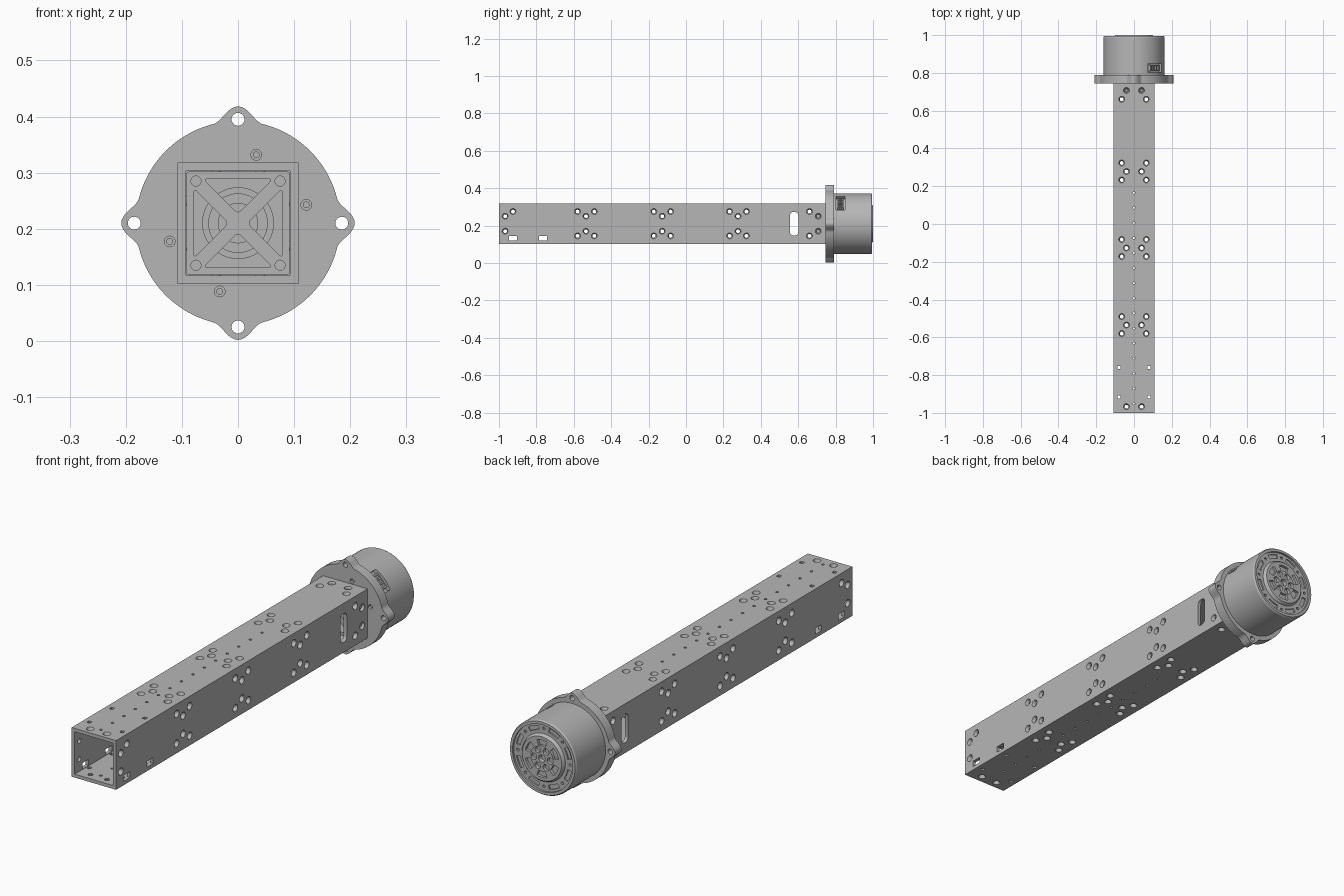
import bpy, bmesh
from math import sin, cos, pi, radians
from mathutils import Matrix, Vector

if "Cube" in bpy.data.objects:
    bpy.data.objects.remove(bpy.data.objects["Cube"])

MID = 0.21      # height of the long axis
HALF = 0.108    # half width of the square tube
BORE = 0.093    # half width of its inside

grey = bpy.data.materials.new("machined grey")
grey.use_nodes = True
grey.diffuse_color = (0.47, 0.47, 0.47, 1)
grey.node_tree.nodes["Principled BSDF"].inputs["Base Color"].default_value = grey.diffuse_color


# ---- frames and outlines ----
def frame(x, y, z):
    m = Matrix((x, y, z)).transposed().to_4x4()
    m.translation = (0, 0, MID)
    return m


AXIS = frame((1, 0, 0), (0, 0, 1), (0, -1, 0))


def wall(n):
    n = Vector(n)
    along = Vector((0, 1, 0))
    return frame(along, n.cross(along), n)


WALLS = [wall(n) for n in ((1, 0, 0), (-1, 0, 0), (0, 0, 1), (0, 0, -1))]


def turn(a):
    return AXIS @ Matrix.Rotation(a, 4, "Z")


def circle(r, n=24):
    return [(r * cos(2 * pi * i / n), r * sin(2 * pi * i / n)) for i in range(n)]


def rect(w, h):
    return [(-w, -h), (w, -h), (w, h), (-w, h)]


def rounded(pts, r, n=6):
    out = []
    for i, p in enumerate(pts):
        p = Vector(p)
        a = p + (Vector(pts[i - 1]) - p).normalized() * r
        b = p + (Vector(pts[(i + 1) % len(pts)]) - p).normalized() * r
        for k in range(n + 1):
            t = k / n
            out.append(tuple(a * (1 - t) ** 2 + p * 2 * t * (1 - t) + b * t * t))
    return out


def sector(r0, r1, half, n=8):
    angles = [half * (2 * i / n - 1) for i in range(n + 1)]
    return ([(r1 * cos(a), r1 * sin(a)) for a in angles]
            + [(r0 * cos(a), r0 * sin(a)) for a in reversed(angles)])


def ear_outline(n=240):
    pts = []
    for i in range(n):
        a = 2 * pi * i / n
        d = abs((a + pi / 4) % (pi / 2) - pi / 4)
        w = radians(14)
        r = 0.182 + (0.013 * (1 + cos(pi * d / w)) if d < w else 0)
        pts.append((r * cos(a), r * sin(a)))
    return pts


# ---- solids ----
def prism(bm, pts, mat, z0, z1, at=(0, 0), taper=1):
    lo = [bm.verts.new(mat @ Vector((at[0] + x, at[1] + y, z0))) for x, y in pts]
    hi = [bm.verts.new(mat @ Vector((at[0] + x * taper, at[1] + y * taper, z1))) for x, y in pts]
    bm.faces.new(lo[::-1])
    bm.faces.new(hi)
    for i in range(len(pts)):
        j = (i + 1) % len(pts)
        bm.faces.new((lo[i], lo[j], hi[j], hi[i]))


def along(bm, pts, y0, y1, mat=AXIS, at=(0, 0)):
    prism(bm, pts, mat, -y1, -y0, at)


def finish(name, bm):
    bmesh.ops.recalc_face_normals(bm, faces=bm.faces)
    me = bpy.data.meshes.new(name)
    bm.to_mesh(me)
    bm.free()
    me.materials.append(grey)
    ob = bpy.data.objects.new(name, me)
    bpy.context.collection.objects.link(ob)
    return ob


def cut(ob, bm):
    tool = finish("cutter", bm)
    tool.hide_render = True
    mod = ob.modifiers.new("cut", "BOOLEAN")
    mod.operation = "DIFFERENCE"
    mod.solver = "EXACT"
    mod.object = tool
    deps = bpy.context.evaluated_depsgraph_get()
    me = bpy.data.meshes.new_from_object(ob.evaluated_get(deps))
    ob.modifiers.clear()
    ob.data = me
    bpy.data.objects.remove(tool)


def smooth(ob):
    ob.data.shade_smooth()
    ob.data.set_sharp_from_angle(angle=radians(30))


# ---- square tube with drilled walls ----
bm = bmesh.new()
along(bm, rect(HALF, HALF), -1, 0.745)
tube = finish("square_tube", bm)
bm = bmesh.new()
along(bm, rect(BORE, BORE), -1.1, 0.8)
cut(tube, bm)

bm = bmesh.new()
for k, w in enumerate(WALLS):
    side = k < 2
    up = -1 if k == 1 else 1
    spots = [(0.66, 0.065), (0.66, -0.065), (0.707, 0.04), (0.707, -0.04),
             (-0.967, 0.04), (-0.967, -0.04)]
    for c in (-0.535, -0.127, 0.278):
        for s in (1, -1):
            spots += [(c, 0.04 * s), (c - 0.045, 0.065 * s), (c + 0.045, 0.065 * s)]
    if side:
        spots.append((-0.925, 0.065 * up))
        prism(bm, rounded(rect(0.0225, 0.063), 0.0222), w, 0.089, 0.112, (0.578, 0))
        for y in (-0.925, -0.765):
            prism(bm, rect(0.022, 0.013), w, 0.09, 0.112, (y, -0.078 * up))
    else:
        for y in (-0.917, -0.76):
            for s in (1, -1):
                prism(bm, rect(0.008, 0.008), w, 0.089, 0.112, (y, 0.08 * s))
        for i in range(15):
            prism(bm, circle(0.006, 12), w, 0.089, 0.112, (0.165 - 0.0797 * i, 0))
    for p in spots:
        prism(bm, circle(0.009), w, 0.09, 0.111, p, taper=1.9)
cut(tube, bm)
smooth(tube)

bm = bmesh.new()
for w in WALLS:
    for s in (1, -1):
        prism(bm, circle(0.0085, 16), w, 0.085, 0.1, (0.707, 0.04 * s))
smooth(finish("tube_screws", bm))


# ---- end plug and flange with cross-shaped web ----
def web_cuts(y0, y1):
    bm = bmesh.new()
    tri = rounded([(-0.062, 0.079), (0, 0.017), (0.062, 0.079)], 0.009)
    for q in range(4):
        along(bm, tri, y0, y1, turn(q * pi / 2))
    return bm


bm = bmesh.new()
along(bm, rounded(rect(0.092, 0.092), 0.006), 0.68, 0.745)
plug = finish("tube_plug", bm)
bm = web_cuts(0.67, 0.75)
for sx in (1, -1):
    for sz in (1, -1):
        along(bm, circle(0.009), 0.67, 0.7, at=(0.075 * sx, 0.075 * sz))
cut(plug, bm)
smooth(plug)

bm = bmesh.new()
along(bm, ear_outline(), 0.745, 0.79)
flange = finish("mounting_flange", bm)
bm = web_cuts(0.74, 0.8)
for q in range(4):
    along(bm, circle(0.0115), 0.74, 0.8, turn(q * pi / 2), (0.185, 0))
for a in (15, 75, 195, 255):
    along(bm, circle(0.0095), 0.74, 0.765, turn(radians(a)), (0.126, 0))
cut(flange, bm)
smooth(flange)

bm = bmesh.new()
for a in (15, 75, 195, 255):
    along(bm, circle(0.006, 16), 0.752, 0.768, turn(radians(a)), (0.126, 0))
smooth(finish("flange_screws", bm))

# ---- round motor housing ----
profile = [(0, 0.795), (0.035, 0.795), (0.035, 0.788), (0.053, 0.788), (0.053, 0.797),
           (0.063, 0.797), (0.063, 0.788), (0.1625, 0.788), (0.1625, 0.988), (0.158, 0.995),
           (0.146, 0.995), (0.146, 0.986), (0.104, 0.986), (0.1, 0.996), (0.096, 1), (0, 1)]
bm = bmesh.new()
vs = [bm.verts.new((r, y, MID)) for r, y in profile]
es = [bm.edges.new(pair) for pair in zip(vs, vs[1:])]
bmesh.ops.spin(bm, geom=vs + es, cent=(0, 0, MID), axis=(0, 1, 0),
               angle=2 * pi, steps=96, use_duplicate=False)
bmesh.ops.remove_doubles(bm, verts=bm.verts, dist=1e-5)
motor = finish("motor_housing", bm)

PORT = frame(Vector((0, 1, 0)), Vector((1, 0, 1)).normalized().cross(Vector((0, 1, 0))),
             Vector((1, 0, 1)).normalized())
bm = bmesh.new()
prism(bm, rect(0.024, 0.05), PORT, 0.138, 0.18, (0.826, 0))
along(bm, circle(0.016), 0.98, 1.01)
for i in range(6):
    along(bm, circle(0.014), 0.985, 1.01, turn(i * pi / 3), (0.04, 0))
    along(bm, sector(0.056, 0.082, 0.3), 0.988, 1.01, turn((i + 0.5) * pi / 3))
for i in range(8):
    along(bm, circle(0.006, 12), 0.97, 0.99, turn(i * pi / 4), (0.127, 0))
    along(bm, sector(0.118, 0.136, 0.2), 0.98, 0.99, turn((i + 0.5) * pi / 4))
cut(motor, bm)
smooth(motor)

# ---- cable connector in the housing pocket ----
bm = bmesh.new()
prism(bm, rect(0.016, 0.034), PORT, 0.13, 0.157, (0.826, 0))
connector = finish("cable_connector", bm)
bm = bmesh.new()
for s in (-1, 0, 1):
    prism(bm, rect(0.01, 0.007), PORT, 0.146, 0.17, (0.826, 0.02 * s))
cut(connector, bm)
